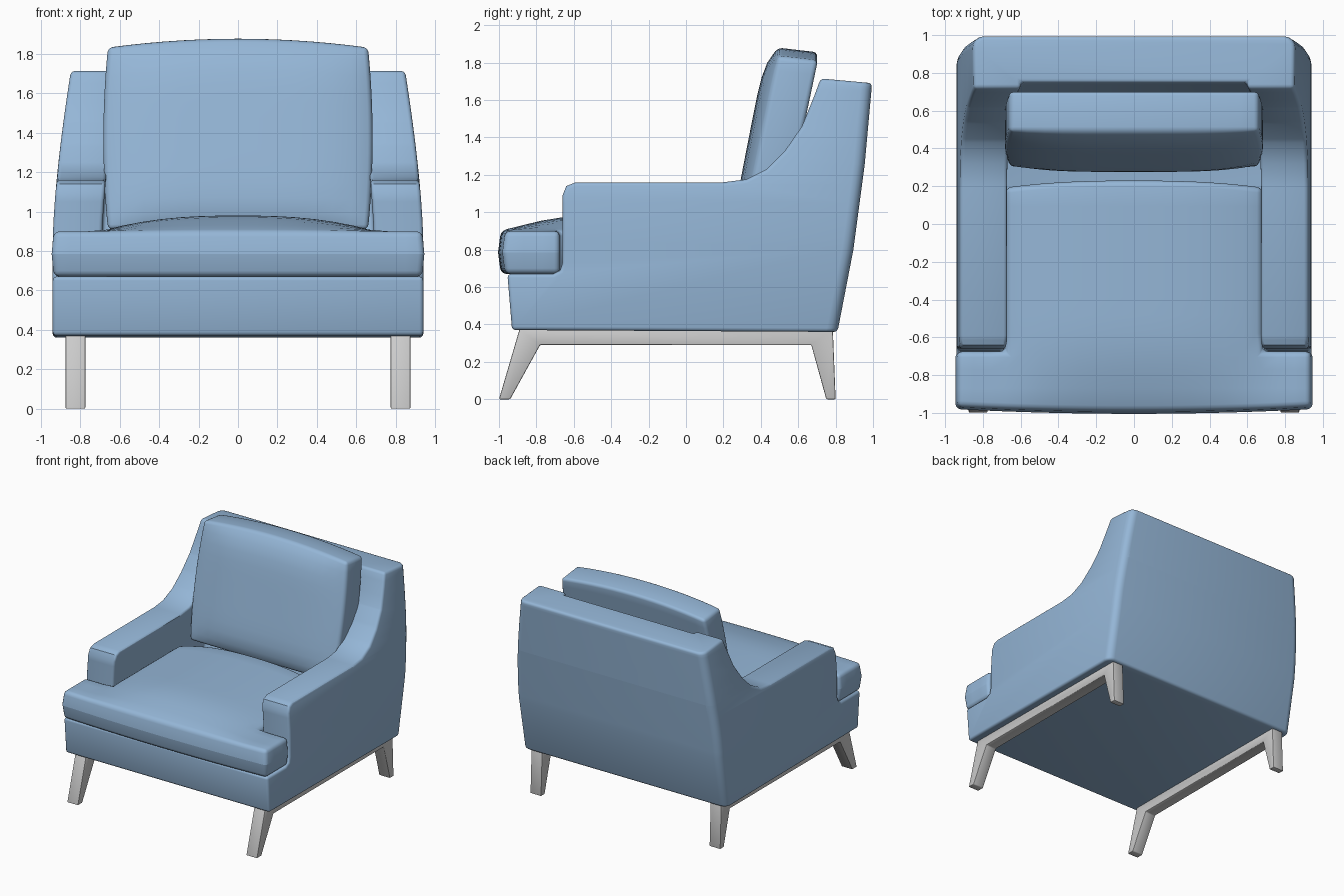
import bpy, bmesh, math
from mathutils import Vector

cube = bpy.data.objects.get("Cube")
if cube:
    bpy.data.objects.remove(cube, do_unlink=True)

fabric = bpy.data.materials.new("blue_fabric")
fabric.use_nodes = True
fabric.diffuse_color = (0.3, 0.47, 0.68, 1)
fabric.node_tree.nodes["Principled BSDF"].inputs["Base Color"].default_value = (0.3, 0.47, 0.68, 1)


def make_object(name, bm, material=None):
    bmesh.ops.recalc_face_normals(bm, faces=bm.faces)
    mesh = bpy.data.meshes.new(name)
    bm.to_mesh(mesh)
    bm.free()
    obj = bpy.data.objects.new(name, mesh)
    bpy.context.collection.objects.link(obj)
    if material:
        mesh.materials.append(material)
    return obj


def side_profile(points, x0, x1):
    """Extrude a (y, z) outline from x0 to x1."""
    bm = bmesh.new()
    face = bm.faces.new([bm.verts.new((x0, y, z)) for y, z in points])
    side = bmesh.ops.extrude_face_region(bm, geom=[face])["geom"]
    bmesh.ops.translate(bm, vec=(x1 - x0, 0, 0),
                        verts=[v for v in side if isinstance(v, bmesh.types.BMVert)])
    bmesh.ops.recalc_face_normals(bm, faces=bm.faces)
    return bm


def add_bevel(obj, width, segments=3, angle=50):
    mod = obj.modifiers.new("rounded_edges", 'BEVEL')
    mod.width, mod.segments = width, segments
    mod.limit_method, mod.angle_limit = 'ANGLE', math.radians(angle)
    mod.use_clamp_overlap = False


def bake(obj):
    """Replace the mesh by its modified result."""
    graph = bpy.context.evaluated_depsgraph_get()
    obj.data = bpy.data.meshes.new_from_object(obj.evaluated_get(graph))
    obj.modifiers.clear()


def smooth(obj, angle=35):
    bpy.ops.object.select_all(action='DESELECT')
    obj.select_set(True)
    bpy.context.view_layer.objects.active = obj
    bpy.ops.object.shade_smooth_by_angle(angle=math.radians(angle))


def spread(a, b, n):
    return [a + (b - a) * i / n for i in range(n + 1)]


def cushion(name, xs, ys, keep, shape, bevel):
    """Thick grid; shape maps (x, y, layer 0..1) to a position."""
    bm = bmesh.new()
    for xa, xb in zip(xs, xs[1:]):
        for ya, yb in zip(ys, ys[1:]):
            if keep((xa + xb) / 2, (ya + yb) / 2):
                bm.faces.new([bm.verts.new((x, y, 0)) for x, y in
                              ((xa, ya), (xb, ya), (xb, yb), (xa, yb))])
    bmesh.ops.remove_doubles(bm, verts=bm.verts, dist=0.0001)
    layer = list(bm.faces)
    for _ in range(2):
        geom = bmesh.ops.extrude_face_region(bm, geom=layer)["geom"]
        layer = [g for g in geom if isinstance(g, bmesh.types.BMFace)]
        bmesh.ops.translate(bm, vec=(0, 0, 0.5),
                            verts=[g for g in geom if isinstance(g, bmesh.types.BMVert)])
    for v in bm.verts:
        v.co = shape(*v.co)
    obj = make_object(name, bm, fabric)
    add_bevel(obj, bevel)
    bake(obj)
    smooth(obj)
    return obj


# Upholstered body: side outline across the full width
outline = [(-0.93, 0.37), (0.81, 0.36), (0.895, 0.8), (0.955, 1.25), (0.995, 1.69),
           (0.72, 1.715), (0.685, 1.62), (0.62, 1.46), (0.53, 1.33), (0.43, 1.23),
           (0.32, 1.175), (0.2, 1.16), (-0.59, 1.16), (-0.64, 1.14), (-0.66, 1.09),
           (-0.66, 0.73), (-0.672, 0.69), (-0.71, 0.67), (-0.955, 0.67)]
bm = side_profile(outline, -0.94, 0.94)
corners = [e for e in bm.edges if all(v.co.y > 0.8 for v in e.verts)
           and e.verts[0].co.x == e.verts[1].co.x]
bmesh.ops.bevel(bm, geom=corners, offset=0.06, segments=4, profile=0.5, affect='EDGES')
body = make_object("body", bm, fabric)

# Seat well cut between the arms
well = make_object("seat_well_cutter", side_profile(
    [(-0.8, 0.5), (0.5, 0.5), (0.78, 1.85), (-0.8, 1.85)], -0.69, 0.69), fabric)
cut = body.modifiers.new("seat_well", 'BOOLEAN')
cut.operation, cut.object, cut.solver = 'DIFFERENCE', well, 'EXACT'
add_bevel(body, 0.02)
bake(body)
bpy.data.objects.remove(well, do_unlink=True)

# Lean the arms inward toward the top
bm = bmesh.new()
bm.from_mesh(body.data)
for z in spread(0.85, 1.65, 8):
    bmesh.ops.bisect_plane(bm, geom=bm.verts[:] + bm.edges[:] + bm.faces[:],
                           plane_co=(0, 0, z), plane_no=(0, 0, 1))
for v in bm.verts:
    if abs(v.co.x) > 0.5 and v.co.z > 0.85:
        v.co.x -= math.copysign(0.09 * ((v.co.z - 0.85) / 0.85) ** 1.5, v.co.x)
bm.to_mesh(body.data)
bm.free()
smooth(body)


# Seat cushion: T-shaped, crowned in the middle, bowed front
def seat_shape(x, y, layer):
    across = 1 - min(abs(x) / 0.7, 1) ** 2.5
    rise = min((y + 0.97) / 0.45, 1)
    rise = rise * (2 - rise)
    z = 0.67 + 0.23 * layer
    if layer > 0.9:
        z += 0.08 * across * rise
    bow = 0.025 * (1 - (x / 0.945) ** 2)
    belly = 0.015 if 0.2 < layer < 0.8 else 0
    if y < -0.9:
        y -= bow + belly
    if y > 0.18:
        y += 0.04 * across
    if abs(x) > 0.9:
        x += math.copysign(belly * 0.7, x)
    return Vector((x, y, z))


seat_xs = [-0.935, -0.85, -0.76] + spread(-0.68, 0.68, 14) + [0.76, 0.85, 0.935]
seat_ys = [-0.965, -0.87, -0.77] + spread(-0.675, 0.19, 9)
cushion("seat_cushion", seat_xs, seat_ys,
        lambda x, y: abs(x) < 0.68 or y < -0.675, seat_shape, 0.03)


# Back cushion: leaning, with a puffed front and arched top
def back_shape(x, h, layer):
    u, v = x / 0.66, 2 * h - 1
    y = 0.3 + 0.19 * h + 0.215 * (1 - layer)
    if layer > 0.9:
        y -= 0.06 * (1 - u ** 4) * (1 - v ** 6)
    z = 0.91 + h * (0.9 + 0.045 * (1 - u * u) + 0.025 * layer)
    x *= 1 + 0.035 * (1 - v * v)
    return Vector((x, y, z))


cushion("back_cushion", spread(-0.66, 0.66, 14), spread(0, 1, 12),
        lambda x, y: True, back_shape, 0.025)

# Leg frames: splayed legs joined by a rail, one on each side
frame = [(-1.0, 0), (-0.94, 0), (-0.78, 0.29), (0.67, 0.29), (0.75, 0),
         (0.8, 0), (0.785, 0.375), (-0.89, 0.375)]
for name, centre in (("left_leg_frame", 0.825), ("right_leg_frame", -0.825)):
    legs = make_object(name, side_profile(frame, centre - 0.05, centre + 0.05))
    add_bevel(legs, 0.006, 2, 25)
    bake(legs)
    smooth(legs)
